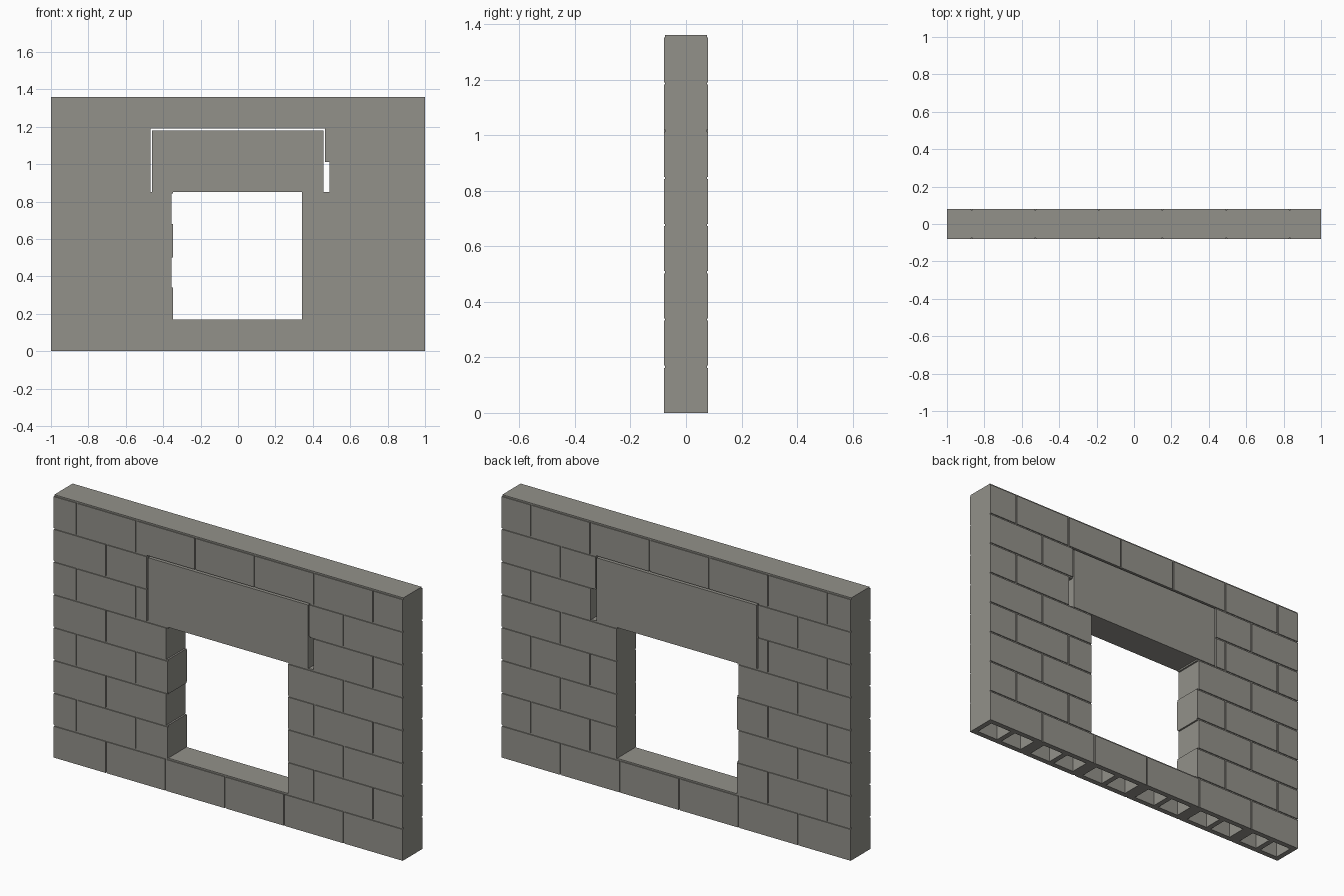
import bpy, bmesh
from mathutils import Vector

if "Cube" in bpy.data.objects:
    bpy.data.objects.remove(bpy.data.objects["Cube"])

COURSE, BED, PITCH = 0.17, 0.008, 0.34      # course height, joint width, block spacing
YB, YM = 0.08, 0.075                        # half depth of blocks and of recessed mortar
SHELL = 0.028                               # wall thickness of the hollow blocks

concrete = bpy.data.materials.new("concrete grey")
concrete.diffuse_color = (0.290, 0.284, 0.255, 1)
concrete.use_nodes = True
concrete.node_tree.nodes["Principled BSDF"].inputs["Base Color"].default_value = concrete.diffuse_color


def finish(bm, name):
    bmesh.ops.recalc_face_normals(bm, faces=bm.faces)
    mesh = bpy.data.meshes.new(name)
    bm.to_mesh(mesh)
    bm.free()
    mesh.materials.append(concrete)
    obj = bpy.data.objects.new(name, mesh)
    bpy.context.collection.objects.link(obj)


def prism(bm, xs, ys, z0, z1):
    """Grid in plan with every odd/odd cell left open, extruded upwards."""
    v = [[bm.verts.new((x, y, z0)) for y in ys] for x in xs]
    faces = [bm.faces.new((v[i][j], v[i + 1][j], v[i + 1][j + 1], v[i][j + 1]))
             for i in range(len(xs) - 1) for j in range(len(ys) - 1)
             if not (i % 2 and j % 2)]
    ext = bmesh.ops.extrude_face_region(bm, geom=faces, use_keep_orig=True)
    bmesh.ops.translate(bm, vec=Vector((0, 0, z1 - z0)),
                        verts=[g for g in ext["geom"] if isinstance(g, bmesh.types.BMVert)])


def box(bm, x0, x1, half, z0, z1):
    prism(bm, [x0, x1], [-half, half], z0, z1)


def hollow_block(bm, x0, x1, z0, z1):
    """Concrete block with one core per half length."""
    n = max(1, round((x1 - x0) / 0.17))
    if x1 - x0 < 0.09:
        return box(bm, x0, x1, YB, z0, z1)
    core = (x1 - x0 - SHELL * (n + 1)) / n
    xs = [x0]
    for _ in range(n):
        xs += [xs[-1] + SHELL, xs[-1] + SHELL + core]
    prism(bm, xs + [x1], [-YB, SHELL - YB, YB - SHELL, YB], z0, z1)


def spans(course):
    """Solid stretches of wall in each course, left and right of the openings."""
    if course in (1, 8):
        return [(-1, 1)]
    if course <= 5:
        return [(-1, -0.347 if course % 2 == 0 else -0.356), (0.342, 1)]
    return [(-1, -0.468), (0.49 if course == 6 else 0.464, 1)]


mortar = bmesh.new()
for c in range(1, 9):
    z0, z1 = COURSE * (c - 1), COURSE * c - BED
    shift = 0.658 if c % 2 else 0.828
    joints = sorted(shift - PITCH * k for k in range(6))
    blocks = bmesh.new()
    for a, b in spans(c):
        # running bond: cut each stretch at the vertical joints inside it
        x = a
        for j in joints:
            if a + 0.02 < j and j + BED < b - 0.02:
                hollow_block(blocks, x, j, z0, z1)
                box(mortar, j, j + BED, YM, z0, z1)
                x = j + BED
        hollow_block(blocks, x, b, z0, z1)
    finish(blocks, f"block_course_{c}")

    # recessed mortar bed on top of the course
    beds = {1: [(-1, 1)], 8: [(-1, 1)], 6: [(-1, -0.468), (0.464, 1)],
            7: [(-1, -0.468), (0.464, 1)]}.get(c, [(-1, -0.347), (0.342, 1)])
    for a, b in beds:
        box(mortar, a, b, YM, z1, z1 + BED)
finish(mortar, "mortar_joints")

# lintel over the window opening, with a thin gap on three sides
lintel = bmesh.new()
box(lintel, -0.460, 0.457, YB, 0.85, 1.180)
finish(lintel, "lintel")
